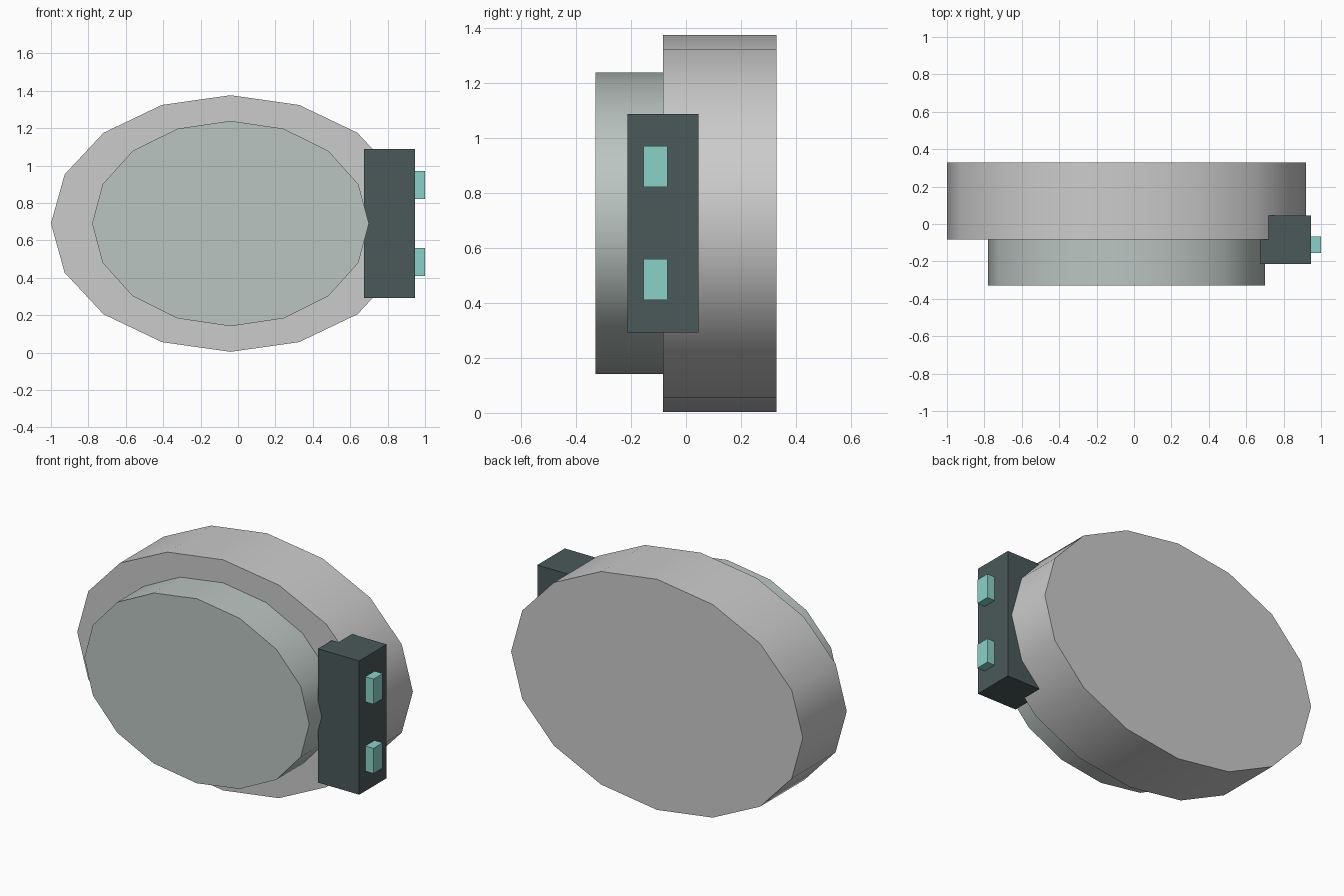
import bpy, math

if "Cube" in bpy.data.objects:
    bpy.data.objects.remove(bpy.data.objects["Cube"])


def material(name, rgb):
    m = bpy.data.materials.new(name)
    m.diffuse_color = (*rgb, 1)
    m.use_nodes = True
    m.node_tree.nodes["Principled BSDF"].inputs["Base Color"].default_value = m.diffuse_color
    return m


def disc(name, rx, rz, y0, y1, mat):
    # 16-sided elliptical drum with its axis along y
    bpy.ops.mesh.primitive_cylinder_add(vertices=16, radius=1, depth=1)
    o = bpy.context.object
    o.name = name
    o.rotation_euler = (math.pi / 2, 0, 0)
    o.scale = (rx, rz, y1 - y0)
    o.location = (-0.04, (y0 + y1) / 2, 0.69)
    bpy.ops.object.transform_apply(location=True, rotation=True, scale=True)
    bpy.ops.object.shade_smooth_by_angle(angle=math.radians(40))
    o.data.materials.append(mat)


def box(name, lo, hi, mat):
    bpy.ops.mesh.primitive_cube_add(size=1, location=[(a + b) / 2 for a, b in zip(lo, hi)])
    o = bpy.context.object
    o.name = name
    o.scale = [b - a for a, b in zip(lo, hi)]
    bpy.ops.object.transform_apply(location=False, rotation=False, scale=True)
    o.data.materials.append(mat)


light = material("light_grey", (0.62, 0.65, 0.64))
mid = material("mid_grey", (0.50, 0.56, 0.54))
dark = material("dark_slate", (0.07, 0.10, 0.10))
teal = material("teal", (0.25, 0.65, 0.58))

# Back case and front dial
disc("back_case", 0.96, 0.686, -0.083, 0.33, light)
disc("front_dial", 0.74, 0.549, -0.33, -0.083, mid)

# Side block with two buttons
box("side_block", (0.675, -0.213, 0.292), (0.947, 0.045, 1.088), dark)
for name, z in (("lower_button", 0.41), ("upper_button", 0.822)):
    box(name, (0.94, -0.155, z), (1.0, -0.068, z + 0.15), teal)
